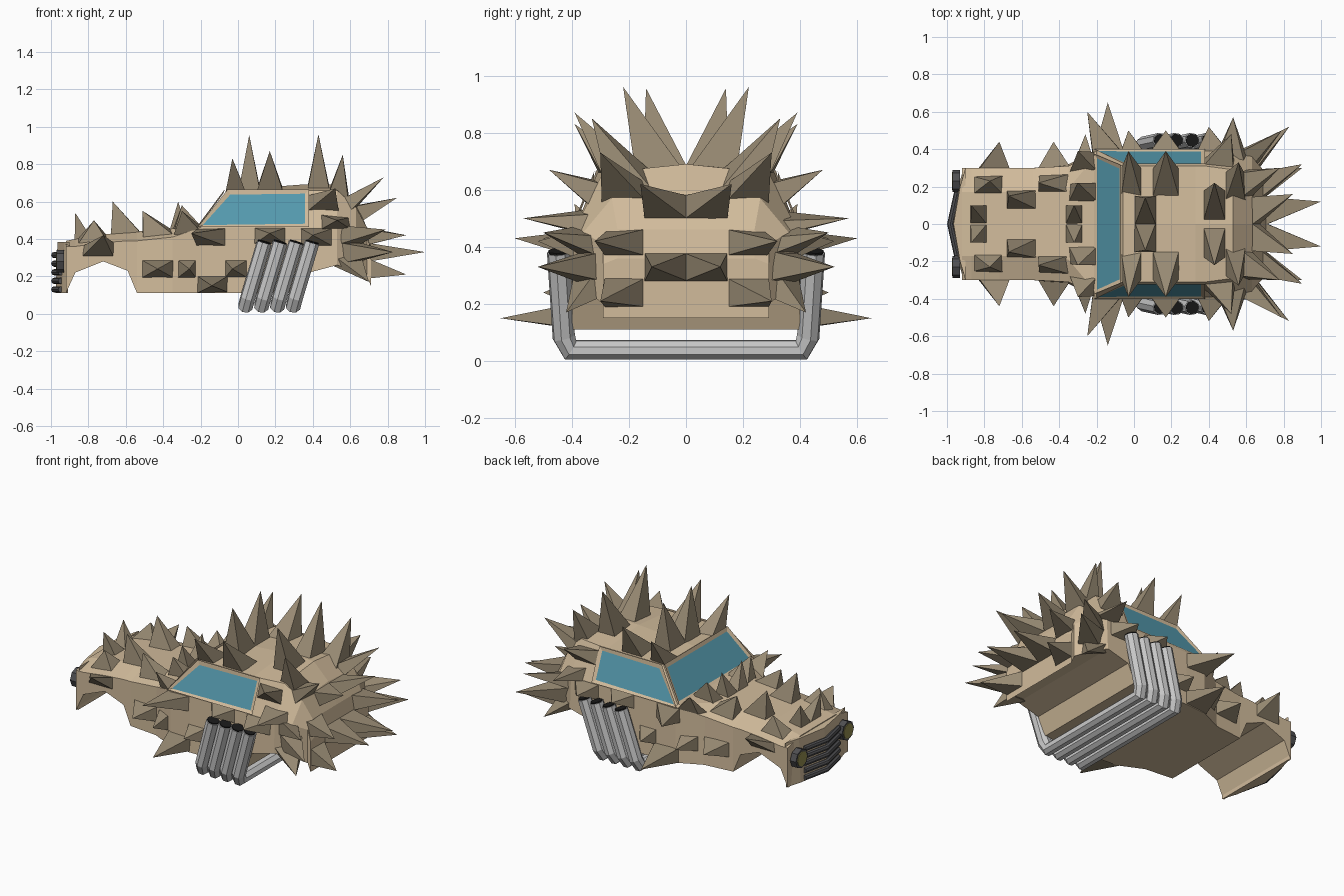
import bpy, bmesh
from mathutils import Vector
from mathutils.bvhtree import BVHTree

if "Cube" in bpy.data.objects:
    bpy.data.objects.remove(bpy.data.objects["Cube"])


def material(name, rgb):
    m = bpy.data.materials.new(name)
    m.diffuse_color = (*rgb, 1)
    m.use_nodes = True
    m.node_tree.nodes["Principled BSDF"].inputs["Base Color"].default_value = m.diffuse_color
    return m


TAN = material("tan", (0.64, 0.50, 0.33))
BROWN = material("spike_brown", (0.32, 0.26, 0.175))
GLASS = material("blue_glass", (0.09, 0.32, 0.42))
BLACK = material("black", (0.01, 0.01, 0.01))
DARK = material("dark_grey", (0.08, 0.08, 0.085))
YELLOW = material("lamp_yellow", (0.30, 0.27, 0.08))


def finish(bm, name, *mats):
    bmesh.ops.recalc_face_normals(bm, faces=bm.faces)
    me = bpy.data.meshes.new(name)
    bm.to_mesh(me)
    bm.free()
    ob = bpy.data.objects.new(name, me)
    bpy.context.collection.objects.link(ob)
    for m in mats:
        me.materials.append(m)
    return ob


def pipe(name, pts, radius, mat=None):
    cu = bpy.data.curves.new(name, 'CURVE')
    cu.dimensions = '3D'
    cu.bevel_depth = radius
    cu.bevel_resolution = 2
    cu.use_fill_caps = True
    sp = cu.splines.new('POLY')
    sp.points.add(len(pts) - 1)
    for p, co in zip(sp.points, pts):
        p.co = (*co, 1)
    sp.use_smooth = False
    ob = bpy.data.objects.new(name, cu)
    bpy.context.collection.objects.link(ob)
    if mat:
        cu.materials.append(mat)


def disc(name, loc, direction, radius, depth, mat, sides=8):
    bpy.ops.mesh.primitive_cylinder_add(vertices=sides, radius=radius, depth=depth, location=loc,
                                        rotation=Vector(direction).to_track_quat('Z', 'Y').to_euler())
    ob = bpy.context.object
    ob.name = name
    ob.data.materials.append(mat)


# Body: cross-sections lofted along x; the underside rises over the wheel arches
# x, bottom z, bottom half width, shoulder z, shoulder half width, top z, top half width, crown
SECTIONS = [
    (-0.92, .11, .30, .36, .30, .39, .17, 0),
    (-0.87, .22, .30, .36, .30, .40, .17, 0),
    (-0.72, .28, .30, .38, .30, .425, .17, 0),
    (-0.59, .23, .30, .39, .30, .435, .17, 0),
    (-0.54, .11, .30, .39, .30, .44, .17, 0),
    (-0.35, .11, .32, .41, .31, .455, .19, 0),
    (-0.20, .11, .39, .46, .39, .47, .37, 0),
    (-0.06, .11, .40, .46, .39, .66, .31, 0),
    (0.33, .11, .40, .46, .39, .66, .31, .03),
    (0.38, .22, .40, .46, .39, .66, .31, .03),
    (0.53, .26, .40, .46, .39, .66, .29, .03),
    (0.63, .23, .33, .45, .36, .57, .26, .02),
    (0.69, .20, .29, .41, .29, .46, .24, 0),
    (0.71, .15, .29, .34, .29, .36, .24, 0)]
bm = bmesh.new()
rings = []
for x, zb, wb, zs, ws, zt, wt, c in SECTIONS:
    half = [(wb, zb), (ws, zs), (wt, zt)]
    ring = half + [(0, zt + c)] + [(-y, z) for y, z in reversed(half)]
    rings.append([bm.verts.new((x, y, z)) for y, z in ring])
for a, b in zip(rings, rings[1:]):
    for i in range(7):
        j = (i + 1) % 7
        bm.faces.new((a[i], a[j], b[j], b[i]))
bm.faces.new(rings[0])
bm.faces.new(rings[-1])
bmesh.ops.recalc_face_normals(bm, faces=bm.faces)
tree = BVHTree.FromBMesh(bm)
finish(bm, "body", TAN)

# Pointed nose
bm = bmesh.new()
plan = [(-.91, -.3), (-.94, -.2), (-.975, 0), (-.94, .2), (-.91, .3)]
base = bm.faces.new([bm.verts.new((x, y, .11)) for x, y in plan])
top = bmesh.ops.extrude_face_region(bm, geom=[base])["geom"]
for v in top:
    if isinstance(v, bmesh.types.BMVert):
        v.co.z = .385
        v.co.x += .01
finish(bm, "nose", TAN)


# Windows: raised frame with sunken glass
def window(name, corners, offset):
    bm = bmesh.new()
    f = bm.faces.new([bm.verts.new(c) for c in corners])
    f.normal_update()
    if f.normal.dot(f.calc_center_median() - Vector((.2, 0, .4))) < 0:
        f.normal_flip()
    bmesh.ops.translate(bm, verts=bm.verts, vec=f.normal * offset)
    bmesh.ops.inset_individual(bm, faces=[f], thickness=.03, depth=-offset * .6)
    f.material_index = 1
    me = bpy.data.meshes.new(name)
    bm.to_mesh(me)
    bm.free()
    me.materials.append(TAN)
    me.materials.append(GLASS)
    bpy.context.collection.objects.link(bpy.data.objects.new(name, me))


window("windscreen", [(-.205, -.375, .465), (-.205, .375, .465), (-.06, .315, .66), (-.06, -.315, .66)], .012)
for s in (1, -1):
    window("side_window", [(-.215, s * .39, .46), (-.055, s * .31, .66), (.38, s * .31, .66), (.38, s * .39, .46)], .012)

# Spikes: four-sided pyramids whose base corners are snapped onto the body
# base centre, then tip
ROOF_INNER = [(.06, .07, .68, .06, .14, .955), (.43, .1, .69, .43, .22, .96)]
ROOF = [(-.03, .22, .66, -.03, .39, .83), (.17, .22, .67, .17, .39, .87), (.56, .2, .64, .56, .33, .85)]
REAR = [(.6, .22, .6, .78, .30, .73), (.65, .07, .54, .85, .16, .62), (.7, .22, .42, .9, .32, .42),
        (.71, .07, .33, 1.0, .12, .33), (.71, .22, .24, .9, .30, .21)]
SIDE = [(-.14, .39, .155, -.14, .65, .15), (-.15, .4, .41, -.25, .60, .43), (.17, .4, .42, .17, .5, .43),
        (.42, .4, .41, .4, .52, .42), (.53, .4, .5, .53, .57, .5), (.46, .35, .6, .52, .48, .67),
        (.62, .36, .42, .79, .5, .45), (.62, .35, .33, .83, .52, .33), (.6, .36, .26, .7, .42, .17),
        (-.43, .31, .24, -.43, .44, .24), (-.75, .3, .35, -.72, .44, .42)]
SIDE_SMALL = [(-.01, .4, .24, -.03, .5, .24), (-.28, .36, .24, -.26, .48, .24)]
HOOD = [(-.78, .21, .39, -.77, .23, .5), (-.6, .13, .43, -.67, .15, .6), (-.43, .22, .43, -.51, .22, .55),
        (-.27, .17, .46, -.3, .22, .58), (-.27, .33, .43, -.3, .39, .55)]
HOOD_INNER = [(-.83, .05, .4, -.87, .1, .54), (-.32, .05, .45, -.32, .1, .6)]
GROUPS = [("roof_spikes_inner", ROOF_INNER, (.058, .08, 0)), ("roof_spikes", ROOF, (.07, .075, 0)),
          ("rear_spikes", REAR, (0, .075, .05)), ("side_spikes", SIDE, (.085, 0, .047)),
          ("side_spikes_small", SIDE_SMALL, (.06, 0, .047)), ("hood_spikes", HOOD, (.08, .05, 0)),
          ("hood_spikes_inner", HOOD_INNER, (.045, .05, 0))]
for name, spikes, (hx, hy, hz) in GROUPS:
    bm = bmesh.new()
    for bx, by, bz, tx, ty, tz in spikes:
        for s in (1, -1):
            base = []
            for u, v in ((-1, -1), (1, -1), (1, 1), (-1, 1)):
                dy, dz = (v * hy, 0) if hz == 0 else ((0, v * hz) if hy == 0 else (u * hy, v * hz))
                p = Vector((bx + (u * hx if hx else 0), s * (by + dy), bz + dz))
                co, n, _, _ = tree.find_nearest(p)
                base.append(bm.verts.new(co - n * .006))
            tip = bm.verts.new((tx, s * ty, tz))
            for i in range(4):
                bm.faces.new((base[i], base[(i + 1) % 4], tip))
            bm.faces.new(base)
    finish(bm, name, BROWN)

# Four exhaust pipes wrapping under the body
for k in range(4):
    x = .04 + .085 * k
    side = [(x, .405, .04), (x + .012, .428, .085), (x + .1, .447, .38)]
    pipe("exhaust_pipe", [(a, -b, c) for a, b, c in reversed(side)] + side, .041)
    for s in (1, -1):
        disc("pipe_opening", (x + .101, s * .447, .382), (.3, s * .06, 1), .036, .01, BLACK)

# Headlights and V-shaped grille
for s in (1, -1):
    disc("headlight_rim", (-.95, s * .23, .28), (1, 0, 0), .06, .04, DARK)
    disc("headlight_lens", (-.968, s * .23, .28), (1, 0, 0), .047, .012, YELLOW)
for k in range(5):
    z = .13 + .046 * k
    pipe("grille_bar", [(-.945, -.17, z), (-.982, 0, z), (-.945, .17, z)], .017, DARK)
